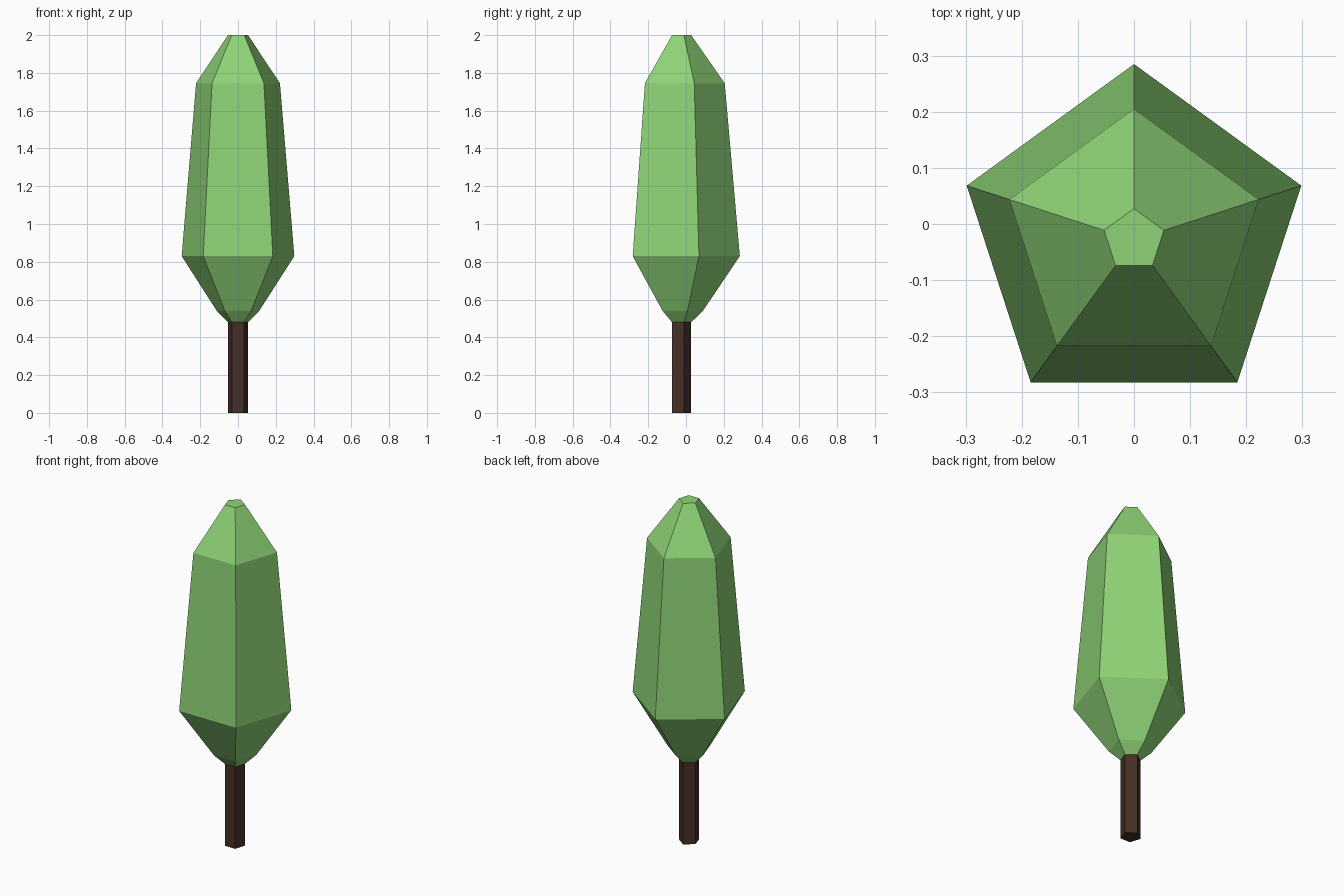
import bpy, bmesh
from math import sin, cos, tau

if "Cube" in bpy.data.objects:
    bpy.data.objects.remove(bpy.data.objects["Cube"])

SIDES = 5
CENTRE_Y = -0.0285


def lathe(name, profile, colour, cap_bottom=True, cap_top=True):
    """Stack pentagon rings from (radius, z) pairs and skin them."""
    bm = bmesh.new()
    rings = [[bm.verts.new((r * sin(tau * i / SIDES),
                            CENTRE_Y + r * cos(tau * i / SIDES), z))
              for i in range(SIDES)] for r, z in profile]
    for low, high in zip(rings, rings[1:]):
        for i in range(SIDES):
            j = (i + 1) % SIDES
            bm.faces.new((low[i], low[j], high[j], high[i]))
    if cap_bottom:
        bm.faces.new(rings[0])
    if cap_top:
        bm.faces.new(rings[-1])
    bmesh.ops.recalc_face_normals(bm, faces=bm.faces[:])
    mesh = bpy.data.meshes.new(name)
    bm.to_mesh(mesh)
    bm.free()
    # recalculated normals must face away from the trunk axis
    if any((p.center.x * p.normal.x + (p.center.y - CENTRE_Y) * p.normal.y) < -1e-4
           for p in mesh.polygons):
        mesh.flip_normals()
    mat = bpy.data.materials.new(name + "_colour")
    mat.diffuse_color = (*colour, 1)
    mat.use_nodes = True
    mat.node_tree.nodes["Principled BSDF"].inputs["Base Color"].default_value = mat.diffuse_color
    mesh.materials.append(mat)
    obj = bpy.data.objects.new(name, mesh)
    bpy.context.collection.objects.link(obj)
    return obj


# Trunk: straight five-sided post
lathe("trunk", [(0.056, 0), (0.056, 0.48)], (0.06, 0.028, 0.02), cap_top=False)

# Foliage: tapered crown, open where it joins the trunk
lathe("foliage", [(0.056, 0.48), (0.118, 0.54), (0.3135, 0.83),
                  (0.2335, 1.745), (0.056, 2.0)],
      (0.27, 0.65, 0.18), cap_bottom=False)
